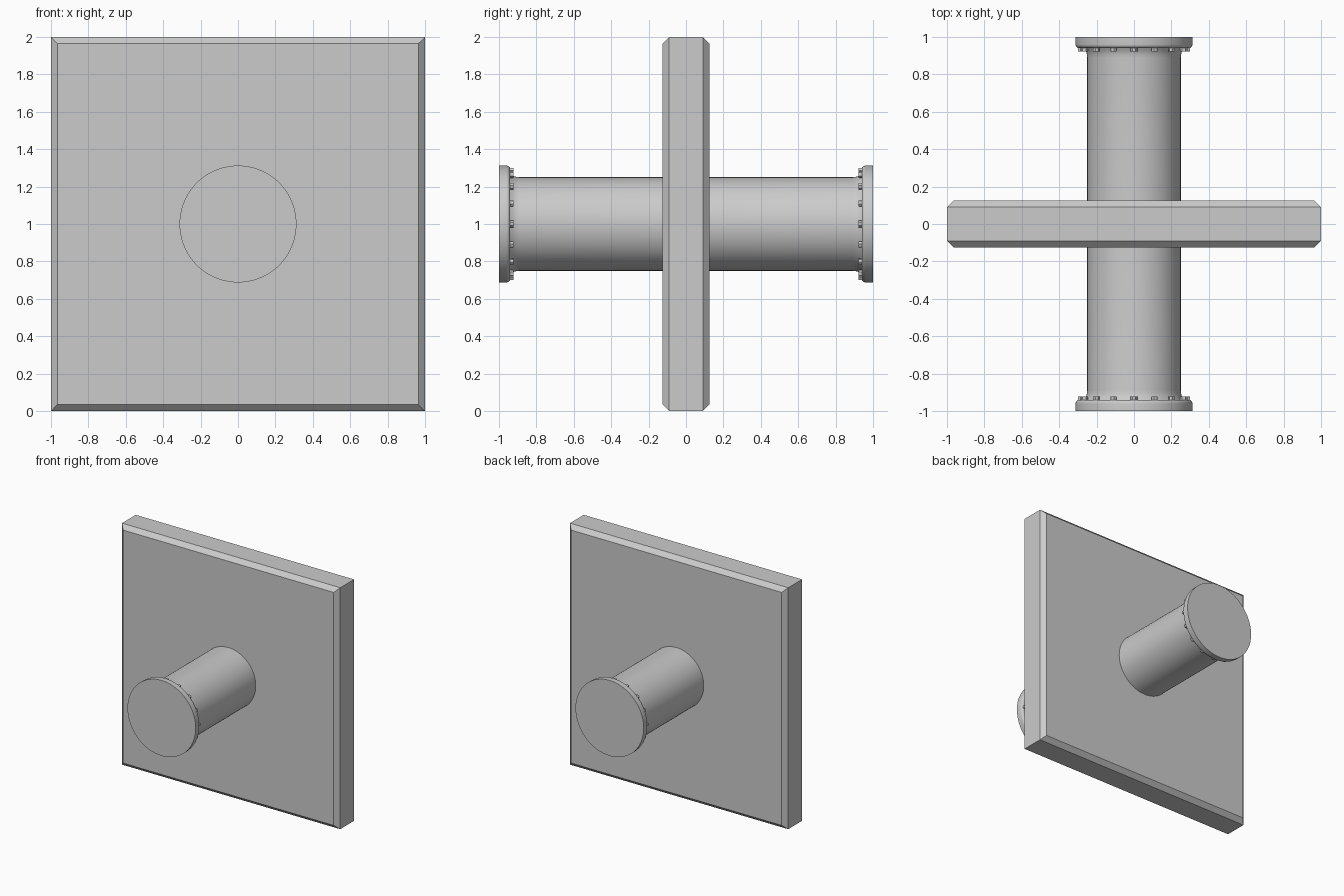
import bpy, bmesh
from math import pi, radians, sin, cos
from mathutils import Matrix, Vector

CENTRE = Vector((0, 0, 1))
BOLTS = 16
BOLT_RING = 0.285

if "Cube" in bpy.data.objects:
    bpy.data.objects.remove(bpy.data.objects["Cube"], do_unlink=True)


def finish(bm, name, smooth=False):
    bmesh.ops.recalc_face_normals(bm, faces=bm.faces)
    mesh = bpy.data.meshes.new(name)
    bm.to_mesh(mesh)
    bm.free()
    obj = bpy.data.objects.new(name, mesh)
    obj.location = CENTRE
    bpy.context.collection.objects.link(obj)
    if smooth:
        bpy.ops.object.select_all(action='DESELECT')
        obj.select_set(True)
        bpy.context.view_layer.objects.active = obj
        bpy.ops.object.shade_smooth_by_angle(angle=radians(35))
    return obj


def lathe(name, profile, steps=96):
    """Revolve (radius, y) points around the y axis."""
    bm = bmesh.new()
    verts = [bm.verts.new((r, y, 0)) for r, y in profile]
    edges = [bm.edges.new(pair) for pair in zip(verts, verts[1:])]
    bmesh.ops.spin(bm, geom=verts + edges, cent=(0, 0, 0), axis=(0, 1, 0),
                   angle=2 * pi, steps=steps, use_duplicate=False)
    bmesh.ops.remove_doubles(bm, verts=bm.verts, dist=1e-5)
    return finish(bm, name, smooth=True)


# Square wall slab, chamfered around the front and back faces
bm = bmesh.new()
bmesh.ops.create_cube(bm, size=1, matrix=Matrix.Diagonal((2, 0.25, 2, 1)))
rim = [e for e in bm.edges if abs(e.verts[0].co.y - e.verts[1].co.y) < 1e-4]
bmesh.ops.bevel(bm, geom=rim, offset=0.035, offset_type='OFFSET',
                segments=1, affect='EDGES')
finish(bm, "wall_slab")

# Pipe through the slab, flaring gently into each flange
flare = [(0.25, 0.89), (0.252, 0.908), (0.257, 0.924), (0.266, 0.94)]
lathe("pipe", [(r, -y) for r, y in reversed(flare)] + flare)

for side, label in ((-1, "front"), (1, "back")):
    # End flange with a rounded inner rim and flat outer face
    fillet = [(0.2925 + 0.02 * sin(a), 0.96 - 0.02 * cos(a))
              for a in (i * pi / 12 for i in range(7))]
    profile = [(0, 0.94)] + fillet + [(0.3125, 1), (0, 1)]
    lathe(label + "_flange", [(r, side * y) for r, y in profile])

    # Ring of hexagonal bolt heads on the inner face of the flange
    bm = bmesh.new()
    for i in range(BOLTS):
        turn = Matrix.Rotation(2 * pi * i / BOLTS, 4, 'Y')
        place = Matrix.Translation((BOLT_RING, side * 0.933, 0))
        bmesh.ops.create_cone(
            bm, cap_ends=True, segments=6, radius1=0.018, radius2=0.018,
            depth=0.022, matrix=turn @ place @ Matrix.Rotation(pi / 2, 4, 'X'))
    finish(bm, label + "_bolts")
